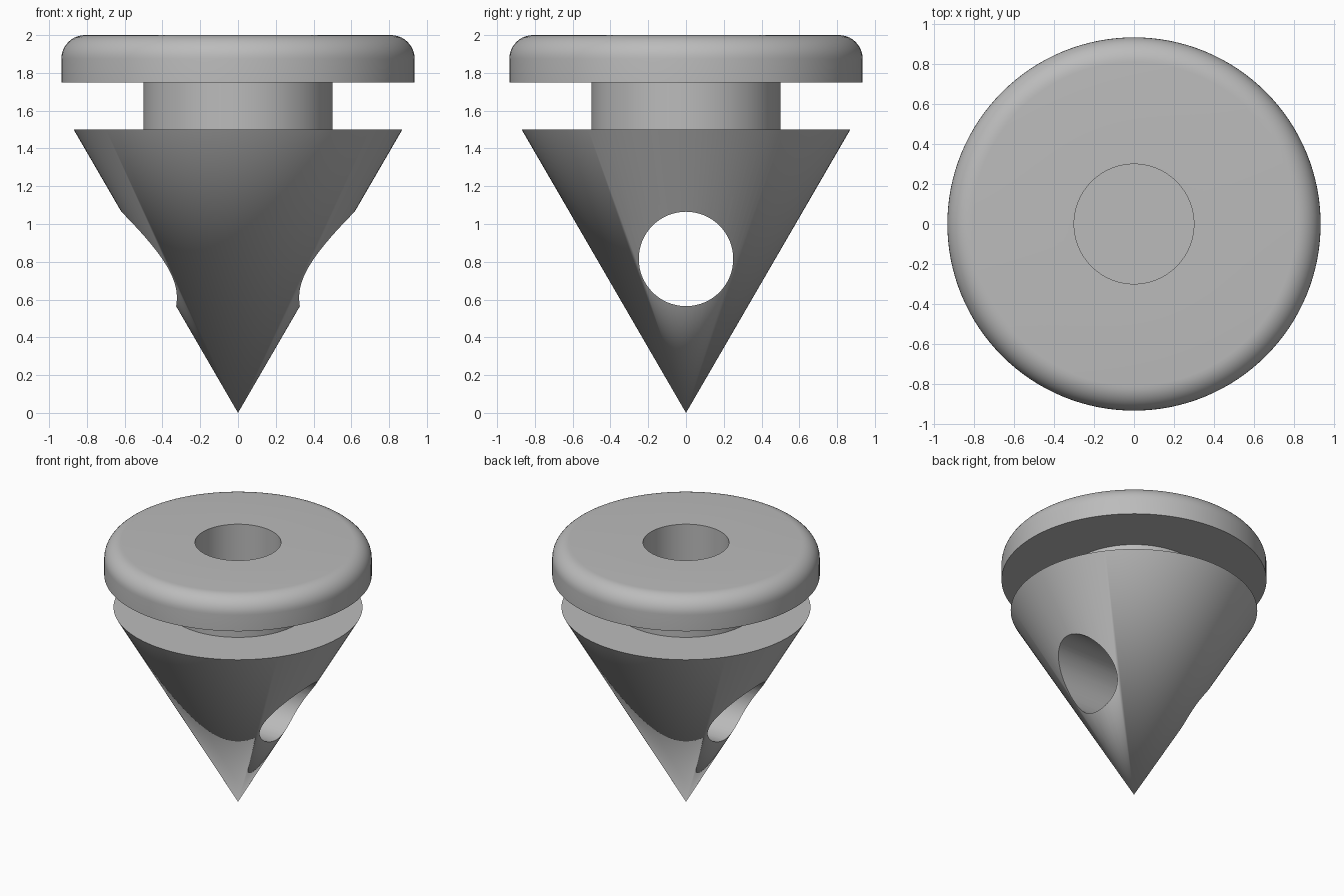
import bpy, bmesh, math
from mathutils import Matrix

if "Cube" in bpy.data.objects:
    bpy.data.objects.remove(bpy.data.objects["Cube"], do_unlink=True)

SEGMENTS = 128
CAP_R, NECK_R, CONE_R, BORE_R, HOLE_R = 0.935, 0.5, 0.87, 0.3, 0.25
CAP_TOP, CAP_BASE, CONE_TOP, BORE_FLOOR = 2.0, 1.75, 1.5, 1.25
HOLE_Z, FILLET = 0.815, 0.125

metal = bpy.data.materials.new("grey metal")
metal.use_nodes = True
grey = (0.5, 0.5, 0.5, 1)
metal.diffuse_color = grey
metal.node_tree.nodes["Principled BSDF"].inputs["Base Color"].default_value = grey


def make_object(name, bm):
    mesh = bpy.data.meshes.new(name)
    bmesh.ops.recalc_face_normals(bm, faces=bm.faces[:])
    bm.to_mesh(mesh)
    bm.free()
    obj = bpy.data.objects.new(name, mesh)
    mesh.materials.append(metal)
    bpy.context.collection.objects.link(obj)
    return obj


def lathe(name, profile):
    bm = bmesh.new()
    verts = [bm.verts.new((r, 0, z)) for r, z in profile]
    edges = [bm.edges.new(pair) for pair in zip(verts, verts[1:])]
    bmesh.ops.spin(bm, geom=verts + edges, cent=(0, 0, 0), axis=(0, 0, 1),
                   angle=math.tau, steps=SEGMENTS, use_merge=True)
    bmesh.ops.remove_doubles(bm, verts=bm.verts[:], dist=0.0001)
    return make_object(name, bm)


# Pointed body with neck, rounded cap and blind bore
profile = [(0, 0), (CONE_R, CONE_TOP), (NECK_R, CONE_TOP),
           (NECK_R, CAP_BASE), (CAP_R, CAP_BASE)]
for i in range(11):
    a = math.pi / 2 * i / 10
    profile.append((CAP_R - FILLET + FILLET * math.cos(a),
                    CAP_TOP - FILLET + FILLET * math.sin(a)))
profile += [(BORE_R, CAP_TOP), (BORE_R, BORE_FLOOR), (0, BORE_FLOOR)]
body = lathe("pointed_body", profile)

# Cross hole from side to side
bm = bmesh.new()
bmesh.ops.create_cone(bm, cap_ends=True, segments=64, radius1=HOLE_R,
                      radius2=HOLE_R, depth=3,
                      matrix=Matrix.Translation((0, 0, HOLE_Z))
                      @ Matrix.Rotation(math.pi / 2, 4, 'Y'))
cutter = make_object("cross_hole_cutter", bm)
cut = body.modifiers.new("cross hole", 'BOOLEAN')
cut.operation = 'DIFFERENCE'
cut.solver = 'EXACT'
cut.object = cutter

bpy.ops.object.select_all(action='DESELECT')
body.select_set(True)
bpy.context.view_layer.objects.active = body
bpy.ops.object.modifier_apply(modifier=cut.name)
bpy.data.objects.remove(cutter, do_unlink=True)
bpy.ops.object.shade_smooth_by_angle(angle=math.radians(30))
